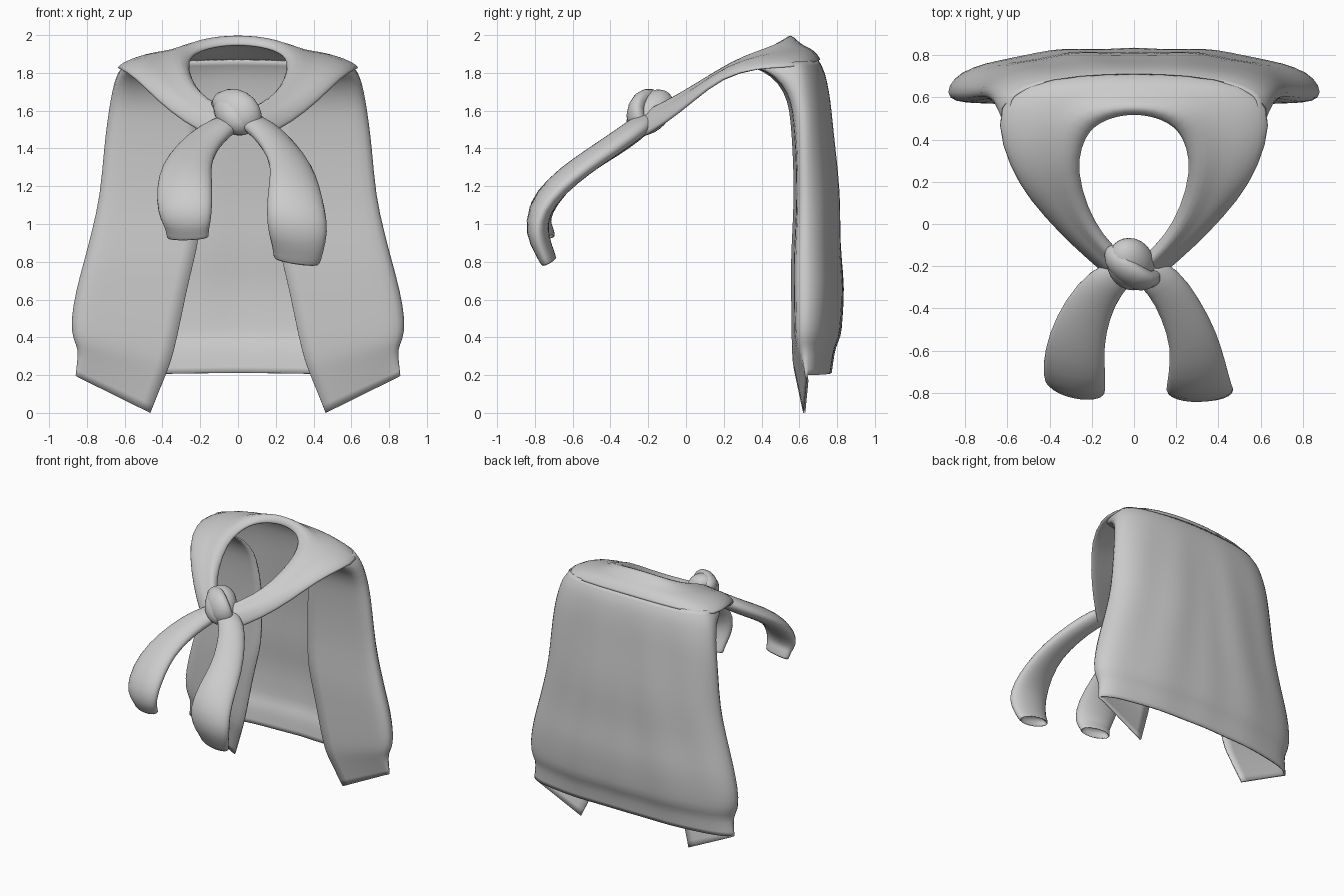
import bpy, bmesh, math
from mathutils import Vector

if "Cube" in bpy.data.objects:
    bpy.data.objects.remove(bpy.data.objects["Cube"])

wool = bpy.data.materials.new("grey_wool")
wool.diffuse_color = (0.6, 0.6, 0.6, 1)
wool.use_nodes = True
wool.node_tree.nodes["Principled BSDF"].inputs["Base Color"].default_value = wool.diffuse_color


def finish(name, bm, mirror=False, thick=0, levels=1):
    bmesh.ops.recalc_face_normals(bm, faces=bm.faces)
    me = bpy.data.meshes.new(name)
    bm.to_mesh(me)
    bm.free()
    ob = bpy.data.objects.new(name, me)
    bpy.context.collection.objects.link(ob)
    me.materials.append(wool)
    if mirror:
        m = ob.modifiers.new("mirror", 'MIRROR')
        m.use_clip = True
        m.merge_threshold = 0.002
    if levels:
        s = ob.modifiers.new("smooth", 'SUBSURF')
        s.levels = s.render_levels = levels
        s.boundary_smooth = 'PRESERVE_CORNERS'
    if thick:
        t = ob.modifiers.new("thickness", 'SOLIDIFY')
        t.thickness, t.offset = thick, -1
    for p in me.polygons:
        p.use_smooth = True
    return ob


def skin(bm, rows, closed=False):
    """Quads between neighbouring rows of points."""
    vs = [[bm.verts.new(p) for p in r] for r in rows]
    for a, b in zip(vs, vs[1:]):
        n = len(a)
        for i in range(n if closed else n - 1):
            j = (i + 1) % n
            bm.faces.new((a[i], a[j], b[j], b[i]))
    return vs


def curve(table, t):
    """Linear lookup in a list of (key, value) pairs."""
    for (a, u), (b, v) in zip(table, table[1:]):
        if t <= b:
            return u + (v - u) * max(0, (t - a) / (b - a))
    return table[-1][1]


def tube(name, stations, sides=12, side=(1, 0, 0), open_end=False):
    """Flattened tube; each station is x, y, z, half width, half depth."""
    pts = [Vector(s[:3]) for s in stations]
    rows = []
    for i, s in enumerate(stations):
        t = (pts[min(i + 1, len(pts) - 1)] - pts[max(i - 1, 0)]).normalized()
        u = (Vector(side) - t * t.dot(Vector(side))).normalized()
        v = t.cross(u)
        rows.append([pts[i] + u * math.cos(a) * s[3] + v * math.sin(a) * s[4]
                     for a in (2 * math.pi * k / sides for k in range(sides))])
    if open_end:  # turn the cuff inwards
        inward = (pts[-2] - pts[-1]).normalized()
        c = pts[-1]
        rows.append([c + (p - c) * 0.88 for p in rows[-1]])
        rows.append([c + (p - c) * 0.8 + inward * 0.06 for p in rows[-2]])
    bm = bmesh.new()
    vs = skin(bm, rows, True)
    bm.faces.new(vs[0])
    bm.faces.new(vs[-1])
    return finish(name, bm)


# draped body: two front flaps and the back panel, one half mirrored
WIDTH = [(.2, .87), (.34, .855), (.39, .885), (.48, .9), (.65, .87), (.9, .8),
         (1.15, .74), (1.4, .72), (1.6, .695), (1.75, .665), (1.82, .635), (1.86, .60)]
EDGE = [(.2, .465), (.42, .34), (.93, .2), (1.4, .2), (1.65, .24), (1.86, .36)]
FRONT = [(.2, .62), (.4, .56), (.8, .555), (1.2, .575), (1.5, .56), (1.65, .54),
         (1.75, .49), (1.81, .41), (1.86, .32)]
BACK = [(.2, .77), (.34, .79), (.39, .82), (.65, .84), (.9, .815), (1.1, .825),
        (1.45, .785), (1.7, .76), (1.8, .735), (1.86, .70)]
LEVELS = [.2, .26, .34, .39, .48, .65, .8, .95, 1.15, 1.4, 1.55, 1.65, 1.75, 1.81, 1.86]
rows = []
for z in LEVELS:
    w, e, f, b = (curve(t, z) for t in (WIDTH, EDGE, FRONT, BACK))
    row = []
    for k in (0, .25, .5, .75, .93):                       # flap, inner edge outwards
        drop = .2 * (1 - k) * max(0, 1 - (z - .2) / .5)
        top = min(z, 1.84)
        row.append((e + (w - e) * k, f + .02 * k, top - drop))
    side_y = .62 if z < 1.6 else .62 - (z - 1.6) * .2
    row.append((w, side_y, z))
    for k in (.96, .87, .74, .6, .45, .3, .15, 0):         # back, side to middle
        fold = .01 * math.cos(k * 13 + z * 1.5) * math.sin(math.pi * min(1, z / 1.9))
        y = side_y + (b - side_y) * math.sqrt(1 - k ** 2.6)
        row.append((w * k, y + fold, z + .012 * (1 - k)))
    rows.append(row)
bm = bmesh.new()
skin(bm, rows)
finish("draped_body", bm, True, .012)

# shoulder yoke with rolled collar, stations run from knot to middle back
INNER = [(.05, -.14, 1.57), (.14, -.05, 1.62), (.215, .08, 1.70), (.262, .25, 1.81),
         (.245, .36, 1.865), (.21, .43, 1.895), (.16, .475, 1.915), (.08, .505, 1.93),
         (0, .515, 1.935)]
CREST = [(.08, -.18, 1.63), (.18, -.08, 1.68), (.265, .06, 1.76), (.32, .25, 1.88),
         (.30, .39, 1.93), (.27, .465, 1.96), (.20, .52, 1.99), (.1, .55, 2.01),
         (0, .555, 2.015)]
MIDDLE = [(.11, -.22, 1.57), (.24, -.1, 1.62), (.37, .05, 1.73), (.45, .22, 1.845),
          (.47, .40, 1.90), (.44, .52, 1.915), (.33, .61, 1.925), (.16, .635, 1.935),
          (0, .64, 1.94)]
OUTER = [(.14, -.24, 1.47), (.28, -.12, 1.54), (.43, .03, 1.66), (.55, .18, 1.785),
         (.635, .37, 1.835), (.655, .56, 1.835), (.53, .66, 1.86), (.25, .705, 1.875),
         (0, .71, 1.88)]
rows = []
for i, (a, c, m, o) in enumerate(zip(INNER, CREST, MIDDLE, OUTER)):
    a, c, m, o = map(Vector, (a, c, m, o))
    rim = a.lerp(c, .5) + (a - m) * .1
    back = min(1, i / 4)      # full fold near the knot, thin cloth at the back
    under = (a.lerp(o, .6) + Vector((0, .02, -.01))).lerp(m + Vector((0, 0, -.04)), back)
    tuck = (a.lerp(o, .2) + Vector((0, 0, -.02))).lerp(c + Vector((0, 0, -.05)), back)
    hem = o + Vector((0, .01, -.02))
    rows.append([tuck, a, rim, c, c.lerp(m, .55) + Vector((0, 0, -.015)), m,
                 m.lerp(o, .6) + Vector((0, 0, .015)), o, hem, under])
    if i == len(INNER) - 1:
        for p in rows[-1]:
            p.x = 0
bm = bmesh.new()
skin(bm, rows, True)
finish("shoulder_yoke", bm, True)

# tied sleeves hanging in front
tube("left_sleeve", [
    (-.02, -.2, 1.55, .07, .05), (-.14, -.28, 1.48, .10, .055), (-.22, -.40, 1.40, .12, .055),
    (-.275, -.55, 1.31, .14, .055), (-.285, -.69, 1.2, .158, .06), (-.28, -.775, 1.08, .155, .065),
    (-.27, -.775, 1.0, .135, .055), (-.27, -.755, .97, .122, .05), (-.265, -.74, .925, .12, .045)],
    side=(1, -.25, 0), open_end=True)
tube("right_sleeve", [
    (.03, -.2, 1.56, .08, .05), (.14, -.27, 1.50, .095, .055), (.22, -.40, 1.41, .105, .055),
    (.285, -.55, 1.31, .12, .055), (.30, -.69, 1.2, .145, .06), (.305, -.785, 1.07, .165, .065),
    (.32, -.79, .95, .165, .065), (.318, -.755, .865, .14, .05), (.31, -.725, .80, .13, .045)],
    side=(1, 0, -.3), open_end=True)

# knot: a core with a band wrapped over it
bm = bmesh.new()
bmesh.ops.create_uvsphere(bm, u_segments=12, v_segments=8, radius=1)
for v in bm.verts:
    x, y, z = v.co
    v.co = (-.015 + .12 * x - .025 * z, -.19 + .125 * y + .045 * z, 1.59 + .125 * z)
finish("knot_core", bm)
tube("knot_band", [
    (-.11, -.10, 1.62, .03, .03), (-.1, -.16, 1.66, .06, .05), (-.04, -.22, 1.655, .085, .055),
    (.025, -.265, 1.61, .095, .055), (.06, -.27, 1.55, .085, .055), (.07, -.22, 1.49, .055, .04)],
    side=(.7, 0, .6))
